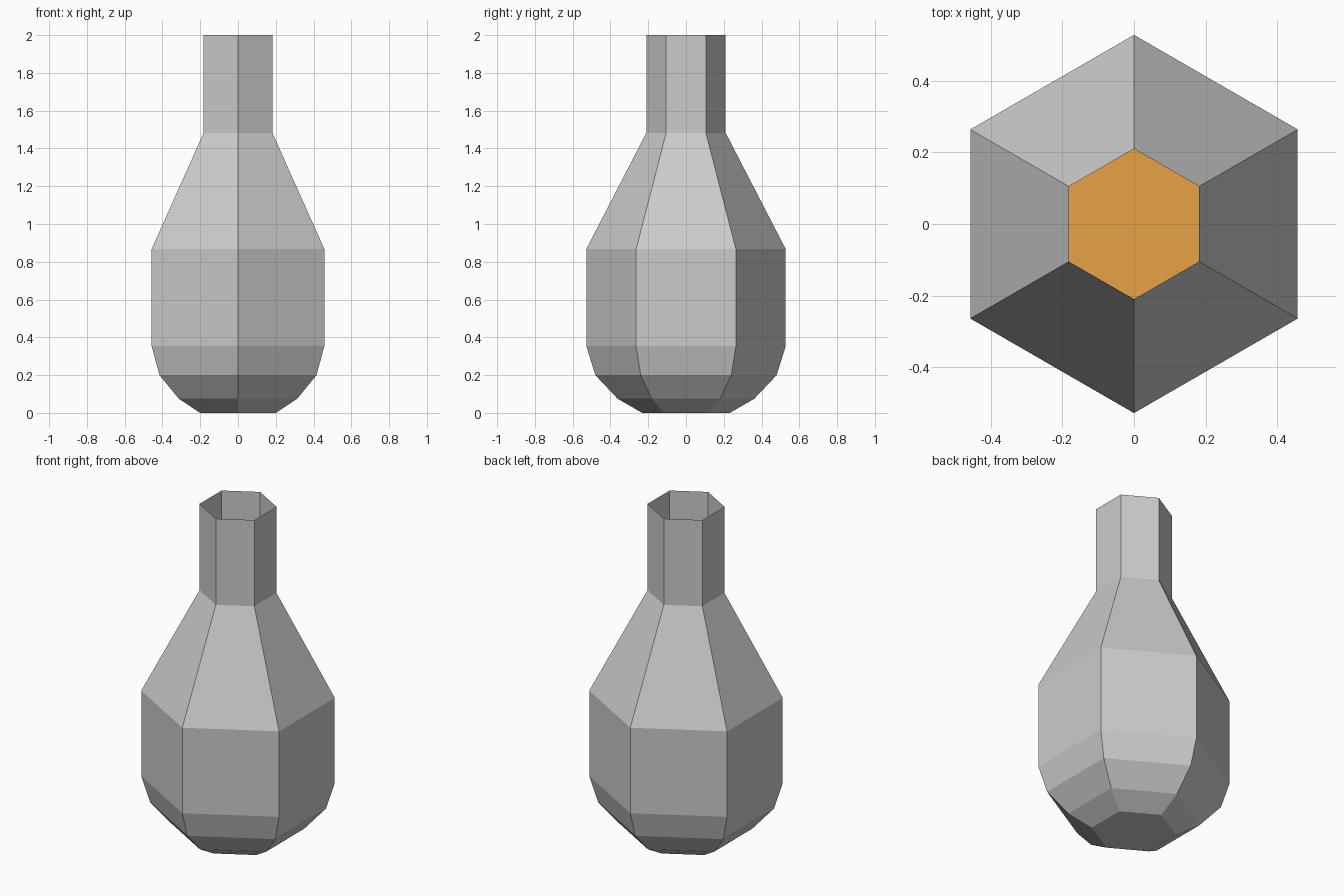
import bpy, bmesh
from math import sin, cos, pi

if "Cube" in bpy.data.objects:
    bpy.data.objects.remove(bpy.data.objects["Cube"])

SIDES = 6


def lathe(name, profile, cap_top):
    """Six-sided body of revolution from (radius, z) pairs, bottom capped."""
    bm = bmesh.new()
    rings = []
    for r, z in profile:
        angles = [pi / 2 + 2 * pi * i / SIDES for i in range(SIDES)]
        rings.append([bm.verts.new((r * cos(a), r * sin(a), z)) for a in angles])
    for low, high in zip(rings, rings[1:]):
        for i in range(SIDES):
            j = (i + 1) % SIDES
            bm.faces.new((low[i], low[j], high[j], high[i]))
    bm.faces.new(rings[0][::-1])
    if cap_top:
        bm.faces.new(rings[-1])
    mesh = bpy.data.meshes.new(name)
    bm.to_mesh(mesh)
    bm.free()
    obj = bpy.data.objects.new(name, mesh)
    bpy.context.collection.objects.link(obj)
    return obj


# Rounded base and belly shared by the glass and its contents
belly = [(0.232, 0.0), (0.362, 0.075), (0.48, 0.2), (0.528, 0.354), (0.528, 0.867)]

# Thin open-topped flask
lathe("flask", belly + [(0.21, 1.483), (0.21, 2.0)], cap_top=False)

# Liquid filling the belly, just inside the glass
gap = 0.008
liquid = lathe("liquid", [(r - gap, max(z, gap)) for r, z in belly], cap_top=True)
orange = bpy.data.materials.new("orange_liquid")
orange.diffuse_color = (0.8, 0.36, 0.06, 1)
orange.use_nodes = True
orange.node_tree.nodes["Principled BSDF"].inputs["Base Color"].default_value = orange.diffuse_color
liquid.data.materials.append(orange)
